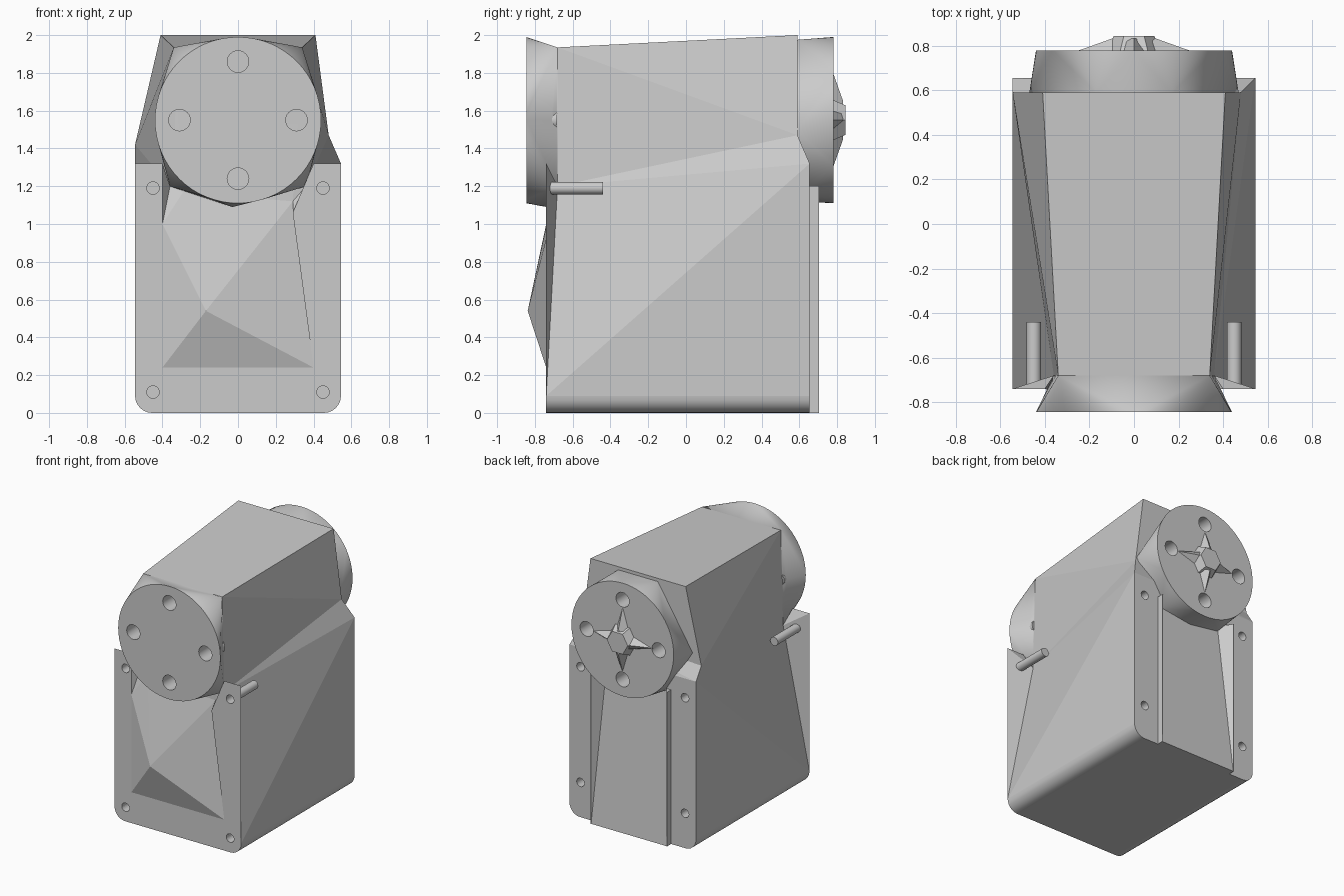
import bpy, bmesh, math
from mathutils import Vector

if "Cube" in bpy.data.objects:
    bpy.data.objects.remove(bpy.data.objects["Cube"])

grey = bpy.data.materials.new("mid grey")
grey.diffuse_color = (0.6, 0.6, 0.6, 1)
grey.use_nodes = True
grey.node_tree.nodes["Principled BSDF"].inputs["Base Color"].default_value = grey.diffuse_color
CZ = 1.55          # height of the drum axis


def finish(name, bm, smooth=None):
    bmesh.ops.recalc_face_normals(bm, faces=bm.faces[:])
    me = bpy.data.meshes.new(name)
    bm.to_mesh(me)
    bm.free()
    me.materials.append(grey)
    ob = bpy.data.objects.new(name, me)
    bpy.context.collection.objects.link(ob)
    if smooth:
        activate(ob)
        bpy.ops.object.shade_smooth_by_angle(angle=math.radians(smooth))
    return ob


def activate(ob):
    bpy.ops.object.select_all(action='DESELECT')
    ob.select_set(True)
    bpy.context.view_layer.objects.active = ob


def ring(r, y, n, cx=0, cz=CZ):
    return [Vector((cx + r * math.cos(2 * math.pi * i / n), y,
                    cz + r * math.sin(2 * math.pi * i / n))) for i in range(n)]


def add_rod(bm, x, z, r, y0, y1, n=24, r1=None, open_start=False):
    a = [bm.verts.new(p) for p in ring(r, y0, n, x, z)]
    b = [bm.verts.new(p) for p in ring(r if r1 is None else r1, y1, n, x, z)]
    loft(bm, a, b, open_start)


def loft(bm, a, b, open_start=False):
    n = len(a)
    if not open_start:
        bm.faces.new(a)
    bm.faces.new(b[::-1])
    for i in range(n):
        j = (i + 1) % n
        bm.faces.new((a[i], a[j], b[j], b[i]))


def hull(points):
    bm = bmesh.new()
    for p in points:
        bm.verts.new(p)
    bmesh.ops.convex_hull(bm, input=bm.verts[:])
    bmesh.ops.dissolve_limit(bm, angle_limit=0.001, verts=bm.verts[:], edges=bm.edges[:])
    return bm


def cut(ob, cutter_bm):
    cutter = finish("cutter", cutter_bm)
    cutter.hide_render = True
    mod = ob.modifiers.new("cut", 'BOOLEAN')
    mod.operation, mod.solver, mod.object = 'DIFFERENCE', 'EXACT', cutter
    activate(ob)
    bpy.ops.object.modifier_apply(modifier=mod.name)
    bpy.data.objects.remove(cutter)


def drill(ob, holes):
    """Cut blind round holes given as (x, z, radius, y0, y1)."""
    bm = bmesh.new()
    for h in holes:
        add_rod(bm, *h)
    cut(ob, bm)


# Body: faceted housing, front flange ears and front bulge
YF, YB, W, R = -0.74, 0.655, 0.545, 0.09
bm = bmesh.new()


def side_points(s):
    pts = {"A": (0.34, -0.68, 1.935), "B": (0.41, 0.59, 2.0),
           "C": (0.48, 0.59, 1.47) if s > 0 else (0.545, 0.59, 1.42),
           "D": (W, YB, 1.32), "F": (0.36, -0.68, 1.2),
           "G": (W, YF, 1.32), "H": (0.40, YF, 1.32),
           "Q": (0.29, YF, 1.06) if s > 0 else (0.40, YF, 1.0), "R0": (0.40, YF, 0.24),
           "R1": (0.29, -0.69, 1.12) if s > 0 else (0.29, -0.70, 1.17)}
    v = {k: bm.verts.new((s * x, y, z)) for k, (x, y, z) in pts.items()}
    for key, y in (("front", YF), ("back", YB)):
        v[key] = []
        for i in range(7):
            t = i / 6 * math.pi / 2
            v[key].append(bm.verts.new((s * (W - R + R * math.cos(t)), y, R - R * math.sin(t))))
    v["E"], v["K"] = v["front"][0], v["back"][0]
    return v


r, l = side_points(1), side_points(-1)
r["P"] = l["P"] = peak = bm.verts.new((-0.17, -0.838, 0.54))
for v, bulge in ((r, ("QSR", "PSR")), (l, None)):
    for f in ("ABC", "ACF", "FCD", "FDE", "EDK", "EFG", "GFH"):
        bm.faces.new([v[c] for c in f])
    for f in (("E", "G", "H", "Q", "R0"), ("H", "F", "R1", "Q")):
        bm.faces.new([v[c] for c in f])
    for i in range(6):
        f = bm.faces.new((v["front"][i], v["front"][i + 1], v["back"][i + 1], v["back"][i]))
        f.smooth = True
# right side of the bulge has a step, the left side blends into the ear
bm.faces.new((r["Q"], r["R1"], r["R0"]))
bm.faces.new((r["R0"], r["R1"], peak))
bm.faces.new((l["R0"], l["Q"], peak))
bm.faces.new((l["Q"], l["R1"], peak))
bm.faces.new((r["R0"], l["R0"], peak))
bm.faces.new((r["R1"], l["R1"], peak))
bm.faces.new([r["R0"], l["R0"]] + l["front"] + r["front"][::-1])
bm.faces.new((r["A"], r["F"], r["R1"], l["R1"], l["F"], l["A"]))
bm.faces.new((r["A"], r["B"], l["B"], l["A"]))
bm.faces.new((r["B"], r["C"], l["C"], l["B"]))
bm.faces.new((r["C"], r["D"], l["D"], l["C"]))
bm.faces.new([r["D"]] + r["back"] + l["back"][::-1] + [l["D"]])
bm.faces.new((r["front"][-1], r["back"][-1], l["back"][-1], l["front"][-1]))
bmesh.ops.triangulate(bm, faces=[f for f in bm.faces if len(f.verts) > 3 and not f.smooth])
body = finish("housing", bm)

# Mounting holes in the ears; the upper front ones break out into sleeves
drill(body, [(s * 0.45, z, 0.033, -0.8, -0.44) for s in (1, -1) for z in (0.11, 1.19)]
      + [(s * 0.45, z, 0.033, 0.355, 0.72) for s in (1, -1) for z in (0.27, 1.17)])
for s, side in ((1, "right"), (-1, "left")):
    bm = bmesh.new()
    add_rod(bm, s * 0.45, 1.19, 0.033, -0.735, -0.44, open_start=True)
    finish(side + "_sleeve", bm, 40)

# Raised panel on the back with a recess that deepens towards the top
bm = bmesh.new()
rows = [[bm.verts.new((x, y, z)) for x, z in ((-0.33, 0), (0.33, 0), (0.33, 1.2), (-0.33, 1.2))]
        for y in (0.65, 0.705)]
loft(bm, *rows)
panel = finish("back_panel", bm)
recess = [(s * x, y, z) for s in (1, -1)
          for x, y, z in ((0.325, 0.703, 0.0), (0.325, 0.72, 0.0), (0.325, 0.705, 1.21),
                          (0.325, 0.72, 1.21), (0.26, 0.605, 1.21))]
cut(panel, hull(recess))
cut(body, hull(recess))


# Drums: round face blended into the corners of the housing
def drum(name, y, corners):
    ob = finish(name, hull(ring(0.44, y, 64) + [Vector(c) for c in corners]))
    d = math.copysign(1, y)
    drill(ob, [(0.31 * math.cos(a), CZ + 0.31 * math.sin(a), 0.057, y + d * 0.05, y - d * 0.16)
               for a in (k * math.pi / 2 for k in range(4))])
    activate(ob)
    bpy.ops.object.shade_smooth_by_angle(angle=math.radians(20))


drum("front_drum", -0.845, [(s * 0.34, -0.68, 1.935) for s in (1, -1)]
     + [(s * 0.36, -0.68, 1.2) for s in (1, -1)] + [(-0.03, -0.74, 1.09)])
drum("back_drum", 0.78, [(s * 0.17, 0.588, 1.975) for s in (1, -1)]
     + [(s * 0.47, 0.588, 1.5) for s in (1, -1)]
     + [(s * 0.26, 0.6, 1.16) for s in (1, -1)] + [(0, 0.6, 1.12)])

# Sleeves where the side holes of the front drum break through its taper
for s, side in ((1, "right"), (-1, "left")):
    bm = bmesh.new()
    add_rod(bm, s * 0.31, CZ, 0.057, -0.76, -0.682, open_start=True)
    finish(side + "_drum_sleeve", bm, 40)

# Star boss and hub on the back drum
bm = bmesh.new()
rows = []
for tip, valley, y in ((0.26, 0.085, 0.775), (0.1, 0.06, 0.832)):
    rows.append([bm.verts.new(((tip, valley)[i % 2] * math.cos(i * math.pi / 4), y,
                               CZ + (tip, valley)[i % 2] * math.sin(i * math.pi / 4)))
                 for i in range(8)])
loft(bm, *rows)
finish("star_boss", bm)
bm = bmesh.new()
add_rod(bm, 0, CZ, 0.125, 0.775, 0.845, 6, 0.09)
finish("hub", bm)
